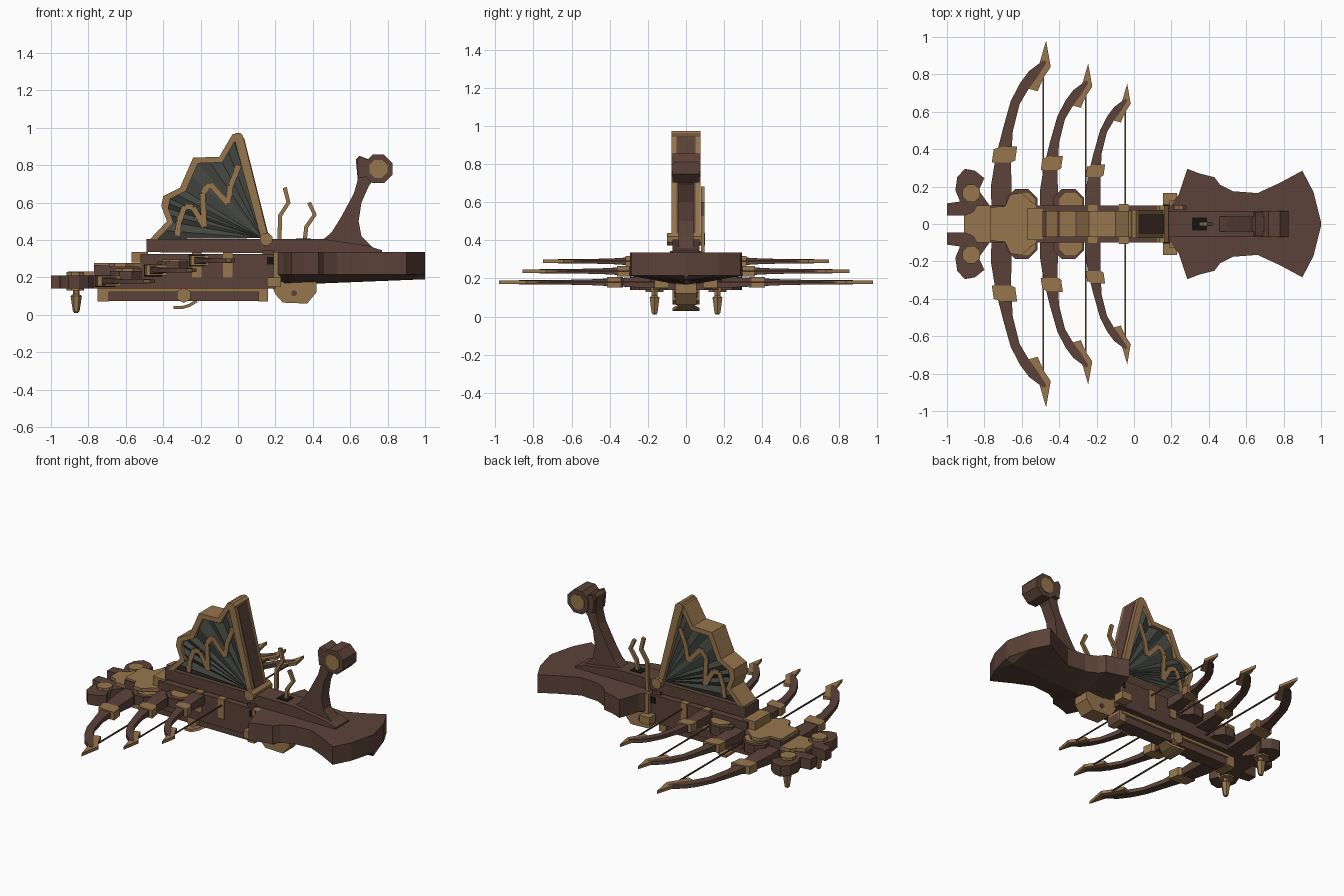
import bpy, bmesh, math
from mathutils import Vector

if "Cube" in bpy.data.objects:
    bpy.data.objects.remove(bpy.data.objects["Cube"])


def material(name, rgb):
    m = bpy.data.materials.new(name)
    m.diffuse_color = (*rgb, 1)
    m.use_nodes = True
    m.node_tree.nodes["Principled BSDF"].inputs["Base Color"].default_value = m.diffuse_color
    return m


WOOD = material("dark_wood", (0.105, 0.055, 0.040))
BRASS = material("tan_brass", (0.31, 0.18, 0.075))
CLOTH = material("grey_cloth", (0.060, 0.066, 0.055))
BLACK = material("black", (0.008, 0.007, 0.006))


def finish(name, bm, mat):
    bmesh.ops.recalc_face_normals(bm, faces=bm.faces)
    me = bpy.data.meshes.new(name)
    bm.to_mesh(me)
    bm.free()
    me.materials.append(mat)
    ob = bpy.data.objects.new(name, me)
    bpy.context.collection.objects.link(ob)
    return ob


def loft(name, sections, mat):
    """Skin equal-length closed sections and cap both ends."""
    bm = bmesh.new()
    rings = [[bm.verts.new(p) for p in s] for s in sections]
    n = len(rings[0])
    for a, b in zip(rings, rings[1:]):
        for i in range(n):
            j = (i + 1) % n
            bm.faces.new((a[i], a[j], b[j], b[i]))
    bm.faces.new(rings[0])
    bm.faces.new(rings[-1])
    return finish(name, bm, mat)


def put(axis, u, v, w):
    return (u, v, w) if axis == "z" else (u, w, v)


def prism(name, pts, axis, lo, hi, mat):
    return loft(name, [[put(axis, u, v, w) for u, v in pts] for w in (lo, hi)], mat)


def box(name, x, y, z, mat):
    return prism(name, [(x[0], y[0]), (x[1], y[0]), (x[1], y[1]), (x[0], y[1])], "z", *z, mat)


def disc(name, u, v, r, axis, lo, hi, mat, n=8):
    a = [math.tau * (i + 0.5) / n for i in range(n)]
    return prism(name, [(u + r * math.cos(t), v + r * math.sin(t)) for t in a], axis, lo, hi, mat)


def mirror_poly(half):
    return half + [(x, -y) for x, y in reversed(half)]


def ribbon(name, pts, axis, mid, mat):
    """Flat bar along (u, v, width, thickness) points."""
    secs = []
    for i, (u, v, w, t) in enumerate(pts):
        a, b = pts[max(i - 1, 0)], pts[min(i + 1, len(pts) - 1)]
        d = Vector((b[0] - a[0], b[1] - a[1])).normalized()
        n = Vector((-d.y, d.x)) * w / 2
        secs.append([put(axis, u + s * n.x, v + s * n.y, mid + k * t / 2)
                     for s, k in ((1, 1), (1, -1), (-1, -1), (-1, 1))])
    return loft(name, secs, mat)


# Shoulder stock with a keeled underside
stock = [(.19, .09), (.24, .16), (.285, .295), (.35, .27), (.43, .25), (.46, .21), (.53, .175),
         (.66, .165), (.78, .22), (.90, .285), (.96, .17), (1.0, .01)]
loft("stock", [[(x, y, .335), (x, y, .215), (x, 0, .15 + .04 * x), (x, -y, .215), (x, -y, .335)]
               for x, y in stock], WOOD)

# Top rail running under the sail and back along the stock
prism("top_rail", [(-.49, .335), (-.49, .405), (.46, .405), (.69, .37), (.77, .345), (.77, .33), (.2, .33)],
      "y", -.07, .07, WOOD)
box("rail_slot", (.31, .39), (-.035, .035), (.40, .408), BLACK)

# Rear grip post with a round head
prism("grip_post", [(.44, .39), (.50, .44), (.55, .52), (.62, .65), (.64, .72), (.63, .83), (.65, .85),
                    (.70, .83), (.73, .73), (.70, .69), (.66, .6), (.645, .5), (.66, .42), (.72, .36), (.5, .36)],
      "y", -.04, .04, WOOD)
disc("grip_head", .75, .78, .082, "y", -.07, .07, WOOD)
prism("head_collar", [(.635, .82), (.65, .85), (.69, .83), (.72, .84), (.70, .74), (.645, .73)],
      "y", -.065, .065, WOOD)
disc("grip_head_cap", .75, .78, .052, "y", -.075, .075, BRASS)

# Stepped body, one step for each bow
for i, (x0, z0, z1) in enumerate(((-.80, .14, .21), (-.77, .21, .265), (-.52, .265, .325))):
    box(f"body_step_{i}", (x0, .2), (-.1, .1), (z0, z1), WOOD)
for i, x in enumerate((-.22, -.055)):
    box(f"body_band_{i}", (x - .025, x + .025), (-.107, .107), (.20, .332), BRASS)
box("rail_front_block", (-.57, -.48), (-.085, .085), (.28, .337), BRASS)
box("rail_rear_block", (.13, .19), (-.085, .085), (.31, .345), WOOD)

# Sail frame outline, hub and pleated cloth
hub = Vector((.13, .41))
rim = [Vector(p) for p in ((-.47, .405), (-.38, .50), (-.41, .58), (-.40, .635), (-.31, .68), (-.24, .84),
                           (-.10, .845), (-.03, .965), (.0, .97), (.03, .945))]
inner = [hub + (p - hub) * .93 for p in rim]
loft("sail_rim", [[(p.x, -.07, p.y), (p.x, .07, p.y), (q.x, .07, q.y), (q.x, -.07, q.y)]
                  for p, q in zip(rim, inner)], BRASS)
bm = bmesh.new()
for side in (-1, 1):
    pts = []
    for a, b in zip(inner, inner[1:]):
        pts += [a, a.lerp(b, .5)]
    pts.append(inner[-1])
    centre = bm.verts.new((hub.x, side * .05, hub.y))
    edge = [bm.verts.new((p.x, side * (.056 if i % 2 else .038), p.y)) for i, p in enumerate(pts)]
    for a, b in zip(edge, edge[1:]):
        bm.faces.new((centre, a, b) if side < 0 else (centre, b, a))
finish("sail_cloth", bm, CLOTH)
zigzag = [(-.325, .42), (-.315, .50), (-.285, .58), (-.24, .575), (-.18, .47), (-.19, .65), (-.15, .70),
          (-.055, .595), (-.04, .69), (.005, .80)]
for side in (-1, 1):
    for i, (a, b) in enumerate(zip(zigzag, zigzag[1:])):
        ribbon(f"sail_stripe_{i}", [(*a, .03, .009), (*b, .03, .009)], "y", side * .056, BRASS)

# Leaning mast on the rear edge of the sail, and its hinge
prism("mast", [(-.025, .96), (.0, .972), (.03, .945), (.165, .40), (.125, .40)], "y", -.075, .075, BRASS)
prism("mast_inlay", [(.024, .945), (.033, .945), (.170, .40), (.15, .40)], "y", -.05, .05, WOOD)
disc("mast_top", .0, .945, .03, "y", -.075, .075, BRASS)
disc("mast_hinge", .15, .405, .036, "y", -.1, .1, BRASS)

# Three bows, each with limbs, clamps, tips and a string
limb = [(0, 0, .10, .07), (0, .2, .11, .06), (.01, .34, .085, .045), (.035, .5, .055, .03),
        (.075, .65, .05, .024), (.125, .74, .055, .024), (.17, .8, .055, .024), (.235, .87, .02, .024)]
tip = [(.14, .725), (.165, .81), (.205, .86), (.24, .98), (.265, .84), (.225, .78), (.195, .71)]
clamp = [(-.045, .41), (.05, .41), (.075, .325), (.04, .30), (-.02, .335)]
clamp = [(.01, .415), (.085, .415), (.075, .34), (.055, .33), (-.05, .33), (-.04, .40)]
for k, (x0, s, z) in enumerate(((-.71, 1, .18), (-.455, .875, .238), (-.22, .765, .29))):
    for side in (-1, 1):
        ribbon(f"bow_limb_{k}", [(x0 + u * s, side * v * s, w * s, t) for u, v, w, t in limb], "z", z, WOOD)
        prism(f"bow_tip_{k}", [(x0 + u * s, side * v * s) for u, v in tip], "z", z - .01, z + .01, BRASS)
        prism(f"bow_clamp_{k}", [(x0 + u * s, side * v * s) for u, v in clamp], "z", z - .027, z + .027, BRASS)
    box(f"bow_string_{k}", (x0 + .222 * s, x0 + .230 * s), (-.8 * s, .8 * s), (z - .004, z + .004), WOOD)

# Rounded lobes beside the body between the bows
for side in (-1, 1):
    for k, (x, z) in enumerate(((-.60, .235), (-.35, .285))):
        disc(f"lobe_base_{k}", x, side * .105, .09, "z", z - .06, z, WOOD)
        disc(f"lobe_plate_{k}", x + .01, side * .105, .072, "z", z - .05, z + .012, BRASS)

# Nose: curled horns with bolts and hanging pegs
horn = [(-1, .045), (-1, .11), (-.93, .12), (-.955, .18), (-.945, .25), (-.905, .295), (-.85, .285),
        (-.80, .245), (-.83, .18), (-.78, .11), (-.74, .05)]
for side in (-1, 1):
    prism("nose_horn", [(x, side * y) for x, y in horn], "z", .14, .21, WOOD)
    disc("horn_bolt", -.87, side * .165, .05, "z", .13, .228, BRASS)
    loft("horn_peg", [[(-.865 + r * math.cos(i * math.tau / 6), side * .165 + r * math.sin(i * math.tau / 6), z)
                       for i in range(6)] for r, z in ((.018, .14), (.018, .11), (.03, .10), (.018, .02), (.01, .01))],
         BRASS)
box("nose_core", (-.9, -.74), (-.06, .06), (.14, .212), WOOD)
prism("nose_plate", mirror_poly([(-.91, .045), (-.86, .065), (-.84, .10), (-.77, .10), (-.75, .06), (-.70, .06)]),
      "z", .205, .232, BRASS)
prism("deck_plate", mirror_poly([(-.77, .09), (-.69, .095), (-.66, .16), (-.60, .165), (-.55, .12), (-.50, .09)]),
      "z", .255, .277, BRASS)

# Lower rail with its fittings and trigger
box("lower_rail", (-.74, .16), (-.045, .045), (.075, .125), WOOD)
box("lower_rail_strip", (-.70, .14), (-.06, .06), (.122, .14), BRASS)
for i, (a, b) in enumerate(((-.75, -.69), (.11, .16))):
    box(f"lower_rail_cap_{i}", (a, b), (-.055, .055), (.07, .14), BRASS)
disc("trigger_pivot", -.29, .105, .042, "y", -.07, .07, BRASS, 6)
ribbon("trigger", [(-.22, .075, .016, .06), (-.26, .05, .016, .10), (-.30, .038, .016, .14), (-.345, .038, .016, .14)],
       "y", 0, BRASS)

# Winding wheel with side knobs
prism("winding_wheel", [(.17, .18), (.20, .11), (.24, .065), (.37, .06), (.42, .12), (.42, .17), (.37, .22), (.22, .22)],
      "y", -.055, .055, BRASS)
disc("wheel_pin", .30, .115, .016, "y", -.06, .06, WOOD)
for side in (-1, 1):
    box("wheel_knob", (.155, .23), sorted((side * .09, side * .165)), (.15, .20), BRASS)
    box("stock_socket", (.155, .19), sorted((side * .09, side * .105)), (.27, .31), BLACK)
    box("stock_bracket", (.19, .235), sorted((side * .09, side * .125)), (.20, .335), BRASS)

# Two bent levers
ribbon("side_lever", [(.22, .33, .022, .02), (.225, .53, .022, .02), (.27, .60, .022, .02), (.25, .68, .022, .02)],
       "y", .088, BRASS)
ribbon("centre_lever", [(.355, .38, .022, .02), (.365, .47, .022, .02), (.41, .535, .022, .02), (.38, .60, .022, .02)],
       "y", 0, BRASS)
